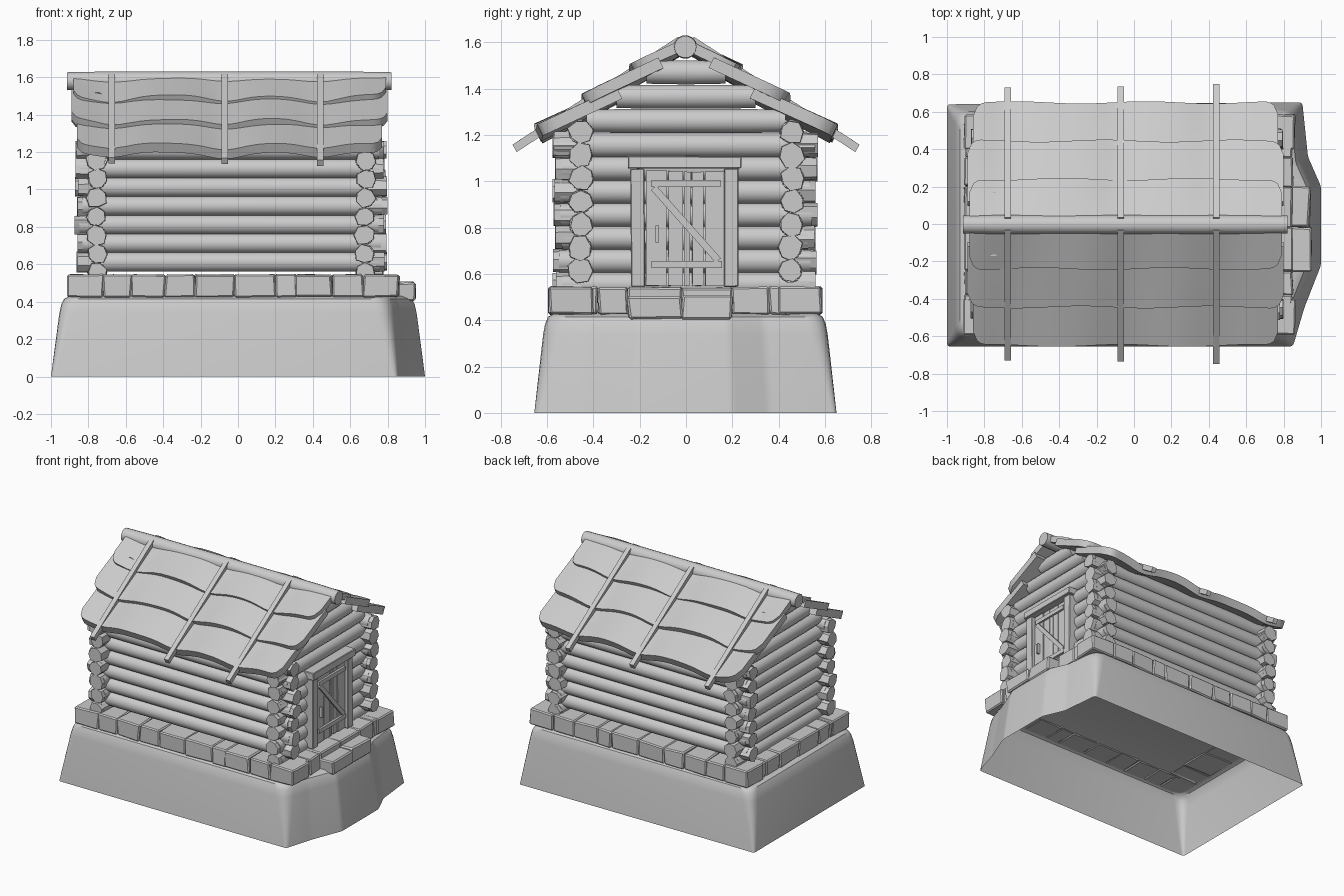
import bpy, bmesh, math, random
from mathutils import Vector, Matrix

if "Cube" in bpy.data.objects:
    bpy.data.objects.remove(bpy.data.objects["Cube"])

random.seed(4)
rnd = random.uniform


def finish(name, bm, angle=None):
    bmesh.ops.recalc_face_normals(bm, faces=bm.faces)
    me = bpy.data.meshes.new(name)
    bm.to_mesh(me)
    bm.free()
    ob = bpy.data.objects.new(name, me)
    bpy.context.collection.objects.link(ob)
    if angle:
        bpy.ops.object.select_all(action='DESELECT')
        ob.select_set(True)
        bpy.context.view_layer.objects.active = ob
        bpy.ops.object.shade_smooth_by_angle(angle=math.radians(angle))
    return ob


def loft(bm, rings, caps=(True, True)):
    vs = [[bm.verts.new(p) for p in r] for r in rings]
    n = len(vs[0])
    for a, b in zip(vs, vs[1:]):
        for i in range(n):
            bm.faces.new((a[i], a[(i + 1) % n], b[(i + 1) % n], b[i]))
    if caps[0]:
        bm.faces.new(vs[0][::-1])
    if caps[1]:
        bm.faces.new(vs[-1])


def box(bm, x0, x1, y0, y1, z0, z1, jit=0.0, bevel=0.0, rot=None):
    m = Matrix.Translation(((x0 + x1) / 2, (y0 + y1) / 2, (z0 + z1) / 2))
    if rot:
        m = m @ rot
    m = m @ Matrix.Diagonal((x1 - x0, y1 - y0, z1 - z0, 1))
    vs = bmesh.ops.create_cube(bm, size=1, matrix=m)['verts']
    for v in vs:
        v.co += Vector((rnd(-jit, jit), rnd(-jit, jit), rnd(-jit, jit) * 0.6))
    if bevel:
        es = list({e for v in vs for e in v.link_edges})
        bmesh.ops.bevel(bm, geom=es, offset=bevel, segments=1, affect='EDGES')


# hollow earth mound, open underneath
outline = [(-1, -.655), (.85, -.655), (.91, -.45), (1, -.22), (1, .2), (.93, .36), (.9, .65), (-1, .64)]


def mound_ring(inset, z, radius):
    pts = [Vector((x * (1 - inset), y * (1 - inset * 1.3), z)) for x, y in outline]
    ring = []
    for i, p in enumerate(pts):
        r = radius if i in (0, 1, 6, 7) else 0.02
        a = p + (pts[i - 1] - p).normalized() * r
        b = p + (pts[(i + 1) % len(pts)] - p).normalized() * r
        for t in (0, .25, .5, .75, 1):
            ring.append((1 - t) ** 2 * a + 2 * t * (1 - t) * p + t * t * b)
    return ring


bm = bmesh.new()
loft(bm, [mound_ring(*a) for a in ((0, 0, .02), (.045, .34, .07), (.055, .385, .075),
                                   (.07, .415, .08), (.1, .43, .08))], (False, True))
finish("mound", bm, 35)

# foundation stones
xs = [-.91, -.72, -.57, -.39, -.23, -.02, .2, .31, .5, .67, .86]
ys = [-.45, -.38, -.25, -.02, .2, .36, .45]
bm = bmesh.new()
for a, b in zip(xs, xs[1:]):
    box(bm, a, b, -.59, -.4, .425, .545, .006, .008)
    box(bm, a, b, .4, .585, .425, .545, .006, .008)
for a, b in zip(ys, ys[1:]):
    box(bm, -.905, -.66, a, b, .425, .543, .007, .008)
    box(bm, .6, .85, a, b, .425, .543, .007, .008)
finish("foundation_stones", bm)
bm = bmesh.new()
box(bm, .80, .945, -.25, -.02, .405, .5, .008, .009)
box(bm, .80, .94, -.02, .2, .405, .508, .008, .009)
finish("door_step", bm)


# log walls: round body with rough hewn ends
def log(bm, axis, a, b, side, z, r=.053, hewn=True):
    def ring(t, radii, ph=0):
        out = []
        for i, q in enumerate(radii):
            g = 2 * math.pi * i / len(radii) + ph
            u, w = side + q * math.cos(g), z + q * math.sin(g)
            out.append((t, u, w) if axis == 'x' else (u, t, w))
        return out
    e = .09 if hewn else 0
    loft(bm, [ring(t, [r * k] * 14) for t, k in ((a + e * .3, .94), (a + .16, 1), (b - .16, 1), (b - e * .3, .94))])
    if hewn:
        for t0, t1 in ((a, a + .11), (b, b - .11)):
            radii = [rnd(.048, .064) for _ in range(7)]
            ph = rnd(0, 1)
            loft(bm, [ring(t0, [q * .93 for q in radii], ph), ring(t1, radii, ph)])


for name, s in (("front_wall_logs", -1), ("back_wall_logs", 1)):
    bm = bmesh.new()
    for i in range(7):
        log(bm, 'x', -.865 + rnd(-.01, .012), .79 + rnd(-.012, .01), s * .453 + rnd(-.008, .008), .612 + .1 * i)
    finish(name, bm, 30)
for name, x in (("left_wall_logs", -.755), ("door_wall_logs", .68)):
    bm = bmesh.new()
    for i in range(7):
        log(bm, 'y', -.57 + rnd(-.01, .012), .56 + rnd(-.012, .01), x + rnd(-.006, .006), .555 + .1 * i)
    for half, z in ((.57, 1.155), (.43, 1.26), (.3, 1.365), (.17, 1.47)):
        log(bm, 'y', -half, half, x, z, .053, half > .5)
    finish(name, bm, 30)

# door: frame, planks, brace and handle
bm = bmesh.new()
box(bm, .66, .775, -.238, -.178, .545, 1.055, .003, .004)
box(bm, .66, .775, .165, .225, .545, 1.055, .003, .004)
box(bm, .66, .79, -.25, .238, 1.055, 1.108, .004, .004)
finish("door_frame", bm)
bm = bmesh.new()
for a, b in ((-.175, -.085), (-.077, -.015), (-.008, .018), (.026, .075), (.083, .163)):
    box(bm, .70, .752, a, b, .548, 1.045 + rnd(-.015, .005), .003)
finish("door_planks", bm)
bm = bmesh.new()
box(bm, .745, .768, -.15, .15, .975, 1.005)
box(bm, .745, .768, -.15, .155, .625, .656)
ang = math.atan2(.315, .28)
box(bm, .745, .766, -.21, .21, .80, .83, rot=Matrix.Rotation(-ang, 4, 'X'))
finish("door_brace", bm)
bm = bmesh.new()
box(bm, .75, .775, -.132, -.117, .735, .81)
finish("door_handle", bm)

# roof: wavy overlapping layers pressed down by battens
battens = (-.675, -.07, .44)


def wave(x, ph):
    dip = sum(math.exp(-((x - b) / .13) ** 2) for b in battens)
    return .008 - .032 * dip + .006 * math.sin(7 * x + ph)


def roof_layer(name, s, x0, x1, ylow, zlow, yup, zup, th, ph):
    bm = bmesh.new()
    nx, nv, rad = 44, 5, .07
    grid = []
    for i in range(nx + 1):
        t = i / nx
        t = t - .035 * math.sin(4 * math.pi * t)      # denser towards rounded corners
        x = x0 + (x1 - x0) * t
        d = max(0, rad - min(x - x0, x1 - x))
        cut = rad - math.sqrt(max(0, rad * rad - d * d))
        low = ylow - cut + .006 * math.sin(9 * x + ph)
        col = []
        for j in range(nv + 1):
            y = low + (yup - low) * j / nv
            z = zlow + (zup - zlow) * (ylow - y) / (ylow - yup)
            z += wave(x, ph) * (1 - .6 * j / nv)
            col.append((x, s * y, z))
        grid.append(col)
    loops = []
    for dy, dz in ((0, 0), (-.45 * th, -.9 * th)):
        loops.append([[bm.verts.new((x, y + s * dy, z + dz)) for x, y, z in c] for c in grid])
    for g in loops:
        for i in range(nx):
            for j in range(nv):
                bm.faces.new((g[i][j], g[i + 1][j], g[i + 1][j + 1], g[i][j + 1]))
    rims = [[g[i][0] for i in range(nx)] + [g[nx][j] for j in range(nv)] +
            [g[i][nv] for i in range(nx, 0, -1)] + [g[0][j] for j in range(nv, 0, -1)] for g in loops]
    n = len(rims[0])
    for i in range(n):
        k = (i + 1) % n
        bm.faces.new((rims[0][i], rims[0][k], rims[1][k], rims[1][i]))
    finish(name, bm, 35)


for side, s in (("front", -1), ("back", 1)):
    roof_layer(side + "_roof_low", s, -.86, .77, .65, 1.24, .3, 1.405, .055, s)
    roof_layer(side + "_roof_middle", s, -.89, .80, .445, 1.37, .12, 1.53, .05, s + 2)
    roof_layer(side + "_roof_top", s, -.88, .79, .24, 1.495, .02, 1.605, .045, s + 4)
    bm = bmesh.new()
    for x, yend in zip(battens, (.72, .725, .74)):
        zend = 1.152 - (yend - .725) * .66
        w = .017
        loft(bm, [[(x + a * w, s * (y + b * .009), z + b * .016) for a, b in
                   ((-1, -1), (1, -1), (1, 1), (-1, 1))]
                  for y, z in ((.025, 1.608), (yend, zend))])
    finish(side + "_battens", bm)

# ridge pole
bm = bmesh.new()
log(bm, 'x', -.915, .82, -.003, 1.58, .051, False)
finish("ridge_pole", bm, 30)
